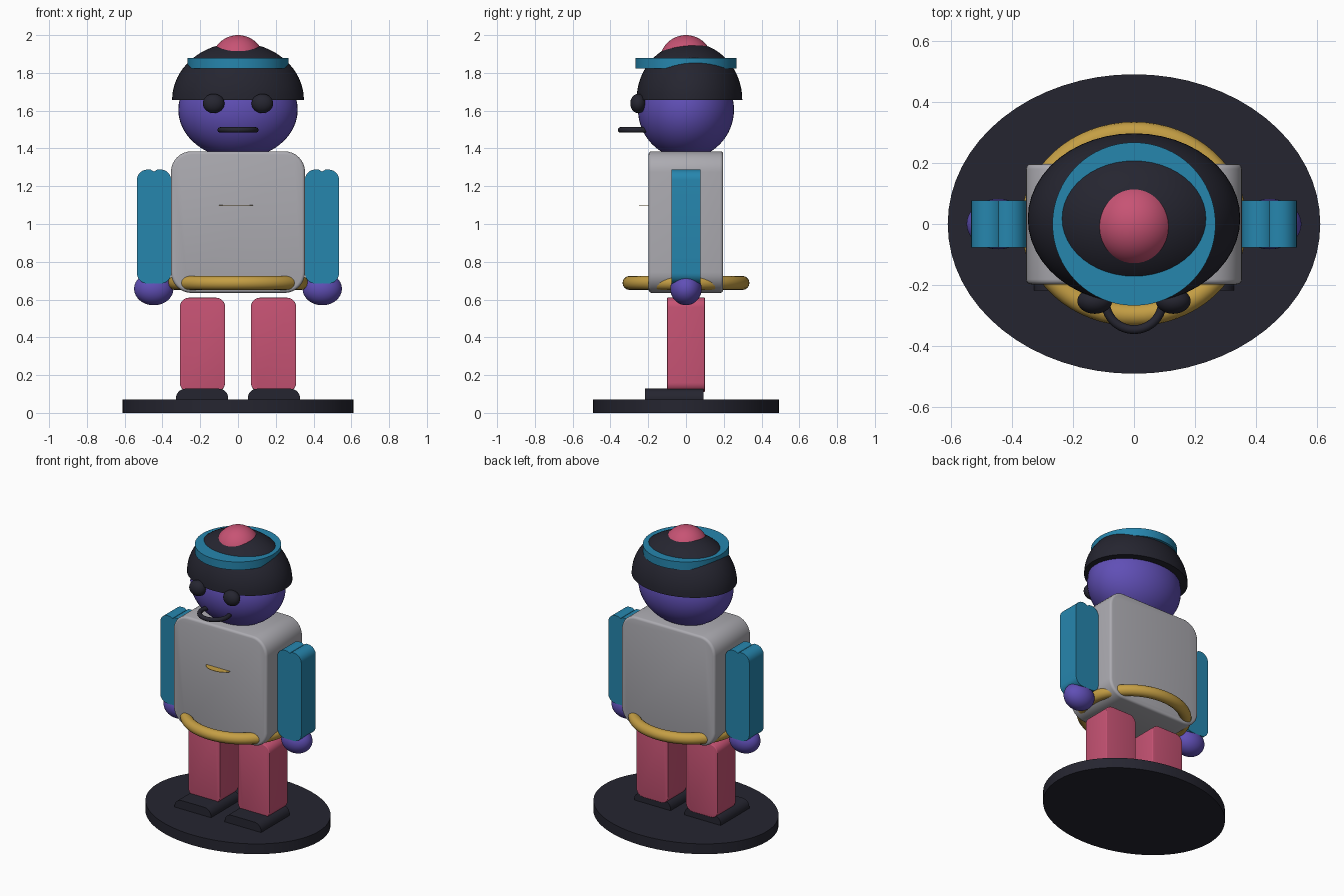
import bpy, bmesh, math
from mathutils import Matrix

if "Cube" in bpy.data.objects:
    bpy.data.objects.remove(bpy.data.objects["Cube"])


def material(name, rgb):
    m = bpy.data.materials.new(name)
    lin = [((c / 255 + 0.055) / 1.055) ** 2.4 for c in rgb]
    m.diffuse_color = (*lin, 1)
    m.use_nodes = True
    m.node_tree.nodes["Principled BSDF"].inputs["Base Color"].default_value = m.diffuse_color
    return m


DARK = material("charcoal", (37, 37, 48))
PURPLE = material("purple", (96, 79, 182))
BLUE = material("blue", (38, 134, 174))
PINK = material("pink", (199, 83, 116))
GREY = material("grey", (172, 171, 177))
GOLD = material("gold", (196, 158, 68))


def finish(name, bm, mat, angle=35):
    bmesh.ops.recalc_face_normals(bm, faces=bm.faces[:])
    me = bpy.data.meshes.new(name)
    bm.to_mesh(me)
    bm.free()
    me.materials.append(mat)
    ob = bpy.data.objects.new(name, me)
    bpy.context.collection.objects.link(ob)
    bpy.ops.object.select_all(action='DESELECT')
    ob.select_set(True)
    bpy.context.view_layer.objects.active = ob
    bpy.ops.object.shade_smooth_by_angle(angle=math.radians(angle))
    return ob


def place(bm, loc, scale):
    bm.transform(Matrix.Translation(loc) @ Matrix.Diagonal((*scale, 1)))


def ellipsoid(name, loc, radii, mat, half=False):
    bm = bmesh.new()
    bmesh.ops.create_uvsphere(bm, u_segments=48, v_segments=32, radius=1)
    if half:  # keep the upper dome and close its base
        cut = bmesh.ops.bisect_plane(bm, geom=bm.verts[:] + bm.edges[:] + bm.faces[:], dist=1e-4,
                                     plane_co=(0, 0, 0), plane_no=(0, 0, -1), clear_outer=True)
        bmesh.ops.holes_fill(bm, edges=[e for e in bm.edges if e.is_boundary])
    place(bm, loc, radii)
    return finish(name, bm, mat)


def disc(name, loc, rx, ry, height, mat):
    bm = bmesh.new()
    bmesh.ops.create_cone(bm, cap_ends=True, segments=64, radius1=1, radius2=1, depth=1)
    place(bm, loc, (rx, ry, height))
    return finish(name, bm, mat)


def ring(name, loc, rx, ry, tube, mat):
    bm = bmesh.new()
    n, k = 64, 16
    rows = []
    for i in range(n):
        a = 2 * math.pi * i / n
        row = []
        for j in range(k):
            b = 2 * math.pi * j / k
            c = tube * math.cos(b)
            row.append(bm.verts.new((loc[0] + (rx + c) * math.cos(a), loc[1] + (ry + c) * math.sin(a),
                                     loc[2] + tube * math.sin(b))))
        rows.append(row)
    for i in range(n):
        p, q = rows[i], rows[(i + 1) % n]
        for j in range(k):
            bm.faces.new((p[j], q[j], q[(j + 1) % k], p[(j + 1) % k]))
    return finish(name, bm, mat, 60)


def rounded_rect(x0, x1, z0, z1, r, steps=8):
    corners = [(x0 + r, z0 + r, 180), (x1 - r, z0 + r, 270), (x1 - r, z1 - r, 0), (x0 + r, z1 - r, 90)]
    pts = []
    for cx, cz, start in corners:
        for i in range(steps + 1):
            a = math.radians(start + 90 * i / steps)
            pts.append((cx + r * math.cos(a), cz + r * math.sin(a)))
    return pts


def prism(name, profile, y0, y1, mat, bevel=0.0):
    bm = bmesh.new()
    face = bm.faces.new([bm.verts.new((x, y0, z)) for x, z in profile])
    out = bmesh.ops.extrude_face_region(bm, geom=[face])
    moved = [v for v in out["geom"] if isinstance(v, bmesh.types.BMVert)]
    bmesh.ops.translate(bm, verts=moved, vec=(0, y1 - y0, 0))
    if bevel:
        rims = [e for e in bm.edges if abs(e.verts[0].co.y - e.verts[1].co.y) < 1e-5]
        bmesh.ops.bevel(bm, geom=rims, offset=bevel, segments=3, profile=0.5, affect='EDGES')
    return finish(name, bm, mat)


# Stand and torso
disc("stand", (0, 0, 0.035), 0.612, 0.492, 0.07, DARK)
prism("torso", rounded_rect(-0.355, 0.355, 0.635, 1.385, 0.11), -0.198, 0.197, GREY, 0.016)
ring("belt", (0, 0, 0.688), 0.335, 0.299, 0.037, GOLD)
disc("chest_badge", (-0.01, -0.196, 1.1), 0.09, 0.052, 0.003, GOLD)

# Limbs on both sides
for side, s in (("left", -1), ("right", 1)):
    def mirror(pts):
        return [(s * x, z) for x, z in pts]

    prism(side + "_foot", mirror(rounded_rect(0.052, 0.328, 0.02, 0.128, 0.05)), -0.218, 0.092, DARK)
    prism(side + "_leg", mirror(rounded_rect(0.068, 0.308, 0.11, 0.61, 0.05)), -0.1, 0.1, PINK, 0.005)
    # Arm with a shallow notch along its top
    arm = rounded_rect(0.354, 0.535, 0.685, 1.288, 0.055)
    arm[27:27] = [(0.462, 1.288), (0.445, 1.277), (0.428, 1.288)]
    prism(side + "_arm", mirror(arm), -0.078, 0.078, BLUE)
    ellipsoid(side + "_hand", (s * 0.446, 0, 0.657), (0.104, 0.083, 0.087), PURPLE)
    ellipsoid(side + "_eye", (s * 0.129, -0.253, 1.638), (0.057, 0.042, 0.051), DARK)

# Head, mouth and headwear
ellipsoid("head", (0, 0, 1.605), (0.316, 0.254, 0.258), PURPLE)
ring("mouth", (0, -0.253, 1.498), 0.094, 0.094, 0.0145, DARK)
ellipsoid("cap", (0, 0.018, 1.657), (0.349, 0.28, 0.303), DARK, half=True)
disc("cap_band", (0, 0, 1.852), 0.268, 0.268, 0.055, BLUE)
ellipsoid("cap_bobble", (0, 0, 1.86), (0.14, 0.14, 0.14), PINK)
